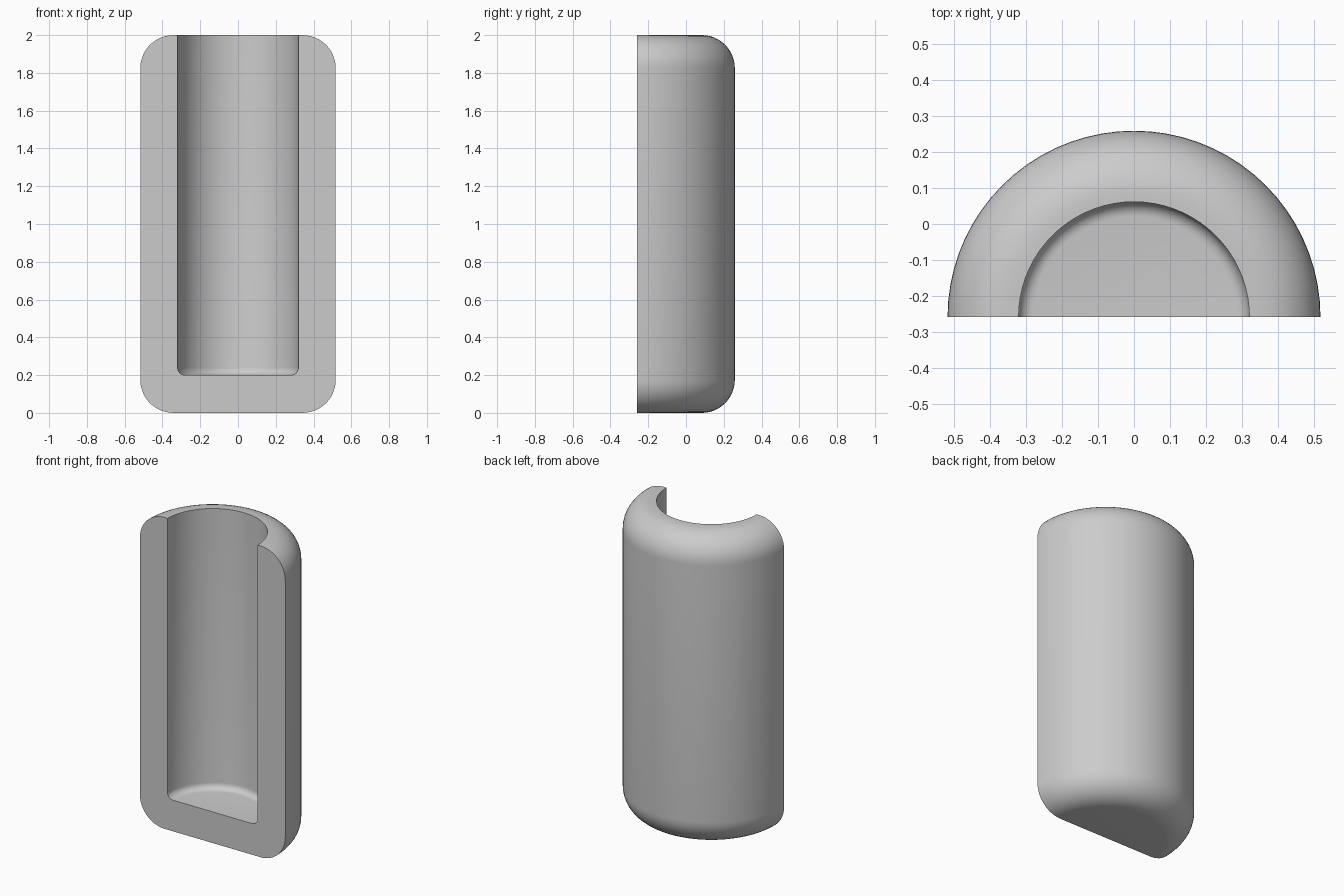
import bpy, bmesh
from math import pi, sin, cos
from mathutils import Vector

cube = bpy.data.objects.get("Cube")
if cube:
    bpy.data.objects.remove(cube, do_unlink=True)

OUTER, INNER, HEIGHT, FLOOR = 0.517, 0.32, 2.0, 0.2
ROUND, FILLET = 0.175, 0.04
AXIS_Y = -OUTER / 2


def arc(cx, cz, radius, start, end, steps):
    """Points (radius, height) along a circular corner."""
    angles = [start + (end - start) * i / steps for i in range(steps + 1)]
    return [(cx + radius * cos(a), cz + radius * sin(a)) for a in angles]


# Wall section, from the base centre round the rim to the floor centre
profile = [(0, 0)]
profile += arc(OUTER - ROUND, ROUND, ROUND, -pi / 2, 0, 12)
profile += arc(OUTER - ROUND, HEIGHT - ROUND, ROUND, 0, pi / 2, 12)
profile += [(INNER, HEIGHT)]
profile += arc(INNER - FILLET, FLOOR + FILLET, FILLET, 0, -pi / 2, 6)
profile += [(0, FLOOR)]

# Half turn of the section around the upright axis
bm = bmesh.new()
verts = [bm.verts.new((r, AXIS_Y, z)) for r, z in profile]
edges = [bm.edges.new(pair) for pair in zip(verts, verts[1:])]
bmesh.ops.spin(bm, geom=verts + edges, cent=Vector((0, AXIS_Y, 0)),
               axis=Vector((0, 0, 1)), angle=pi, steps=36)
bmesh.ops.remove_doubles(bm, verts=bm.verts[:], dist=0.0001)

# Flat cut face at the front
rim = [e for e in bm.edges if e.is_boundary]
bmesh.ops.holes_fill(bm, edges=rim, sides=0)
bmesh.ops.recalc_face_normals(bm, faces=bm.faces[:])

mesh = bpy.data.meshes.new("half_cup")
bm.to_mesh(mesh)
bm.free()
half_cup = bpy.data.objects.new("half_cup", mesh)
bpy.context.collection.objects.link(half_cup)

# Plain grey finish
grey = bpy.data.materials.new("light_grey")
grey.use_nodes = True
colour = (0.6, 0.6, 0.6, 1)
grey.diffuse_color = colour
grey.node_tree.nodes["Principled BSDF"].inputs["Base Color"].default_value = colour
mesh.materials.append(grey)

bpy.ops.object.select_all(action='DESELECT')
half_cup.select_set(True)
bpy.context.view_layer.objects.active = half_cup
bpy.ops.object.shade_smooth_by_angle(angle=pi / 6)
